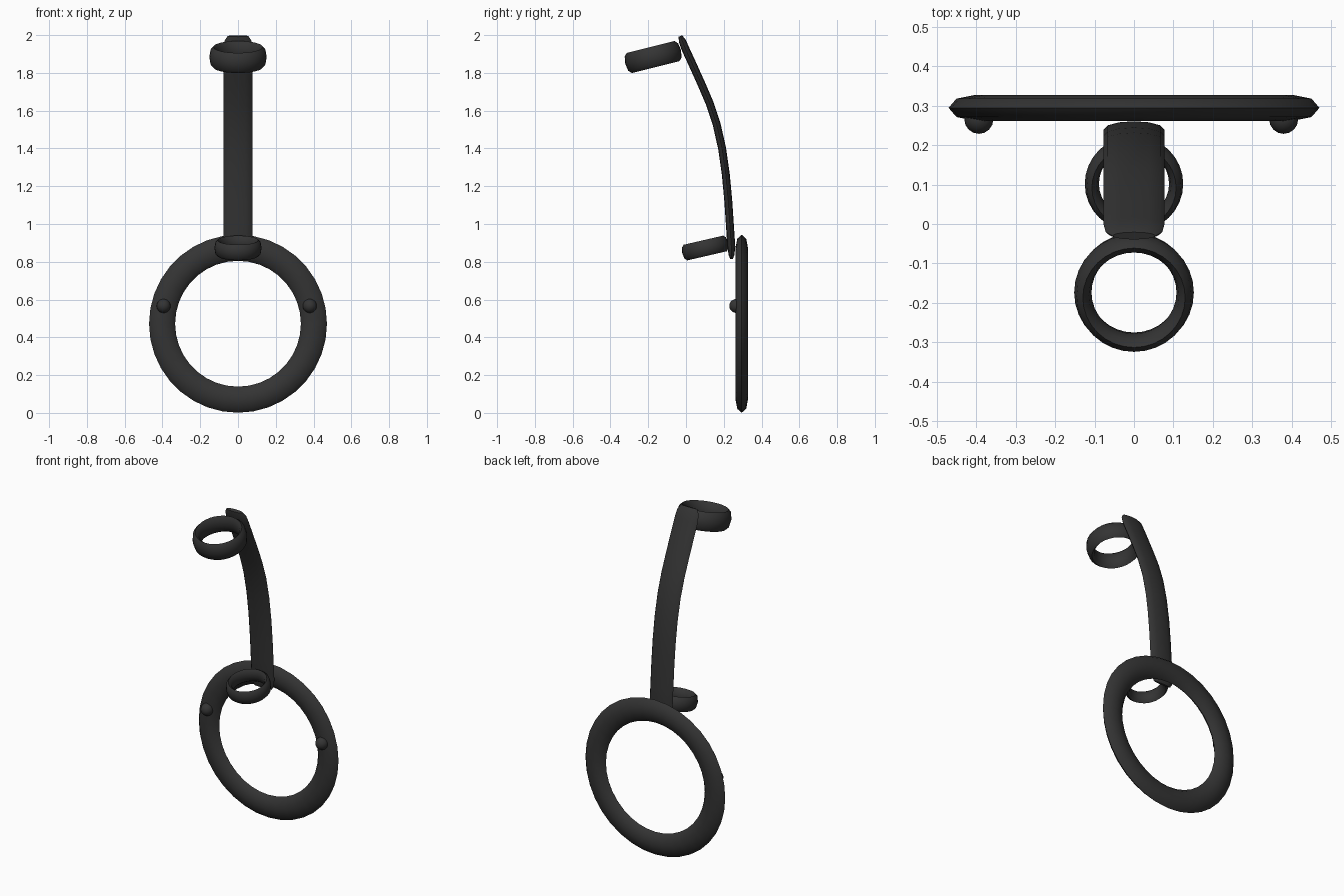
import bpy, bmesh, math
from mathutils import Vector, Matrix

if "Cube" in bpy.data.objects:
    bpy.data.objects.remove(bpy.data.objects["Cube"])

black = bpy.data.materials.new("matte charcoal")
black.diffuse_color = (0.034, 0.034, 0.034, 1)
black.use_nodes = True
black.node_tree.nodes["Principled BSDF"].inputs["Base Color"].default_value = black.diffuse_color


def finish(name, bm, angle=60):
    bmesh.ops.recalc_face_normals(bm, faces=bm.faces)
    me = bpy.data.meshes.new(name)
    bm.to_mesh(me)
    bm.free()
    me.materials.append(black)
    ob = bpy.data.objects.new(name, me)
    bpy.context.collection.objects.link(ob)
    bpy.ops.object.select_all(action='DESELECT')
    ob.select_set(True)
    bpy.context.view_layer.objects.active = ob
    bpy.ops.object.shade_smooth_by_angle(angle=math.radians(angle))
    return ob


def bridge(bm, loops, closed):
    n = len(loops[0])
    for i in range(len(loops) if closed else len(loops) - 1):
        a, b = loops[i], loops[(i + 1) % len(loops)]
        for j in range(n):
            k = (j + 1) % n
            bm.faces.new((a[j], a[k], b[k], b[j]))


def oval_ring(name, center, outer, wall, height, tilt, seg=32, sides=8):
    """Ring with an elliptical section, its axis tilted about x."""
    bm = bmesh.new()
    mat = Matrix.Translation(center) @ Matrix.Rotation(math.radians(tilt), 4, 'X')
    loops = []
    for i in range(seg):
        t = 2 * math.pi * i / seg
        loop = []
        for j in range(sides):
            p = 2 * math.pi * j / sides
            r = outer - wall / 2 + wall / 2 * math.cos(p)
            loop.append(bm.verts.new(mat @ Vector(
                (r * math.cos(t), r * math.sin(t), height / 2 * math.sin(p)))))
        loops.append(loop)
    bridge(bm, loops, True)
    return finish(name, bm)


# Rings
oval_ring("large_ring", (0, 0.295, 0.472), 0.471, 0.138, 0.066, 90, 36)
oval_ring("upper_finger_ring", (0, -0.174, 1.884), 0.152, 0.044, 0.11, 14)
oval_ring("lower_finger_ring", (0, 0.102, 0.873), 0.125, 0.036, 0.085, 13)

# Curved strap: (y, z, half width, half thickness) along its length
path = [(0.241, 0.815, 0.058, 0.007), (0.241, 0.835, 0.070, 0.015),
        (0.240, 0.88, 0.077, 0.021), (0.232, 1.0, 0.077, 0.021),
        (0.224, 1.12, 0.077, 0.021), (0.211, 1.26, 0.077, 0.021),
        (0.191, 1.4, 0.077, 0.021), (0.162, 1.53, 0.077, 0.021),
        (0.125, 1.64, 0.077, 0.021), (0.080, 1.745, 0.077, 0.021),
        (0.037, 1.84, 0.077, 0.021), (-0.002, 1.925, 0.077, 0.021),
        (-0.020, 1.97, 0.072, 0.019), (-0.030, 1.995, 0.055, 0.010)]
bm = bmesh.new()
loops = []
for i, (y, z, w, h) in enumerate(path):
    a, b = path[max(i - 1, 0)], path[min(i + 1, len(path) - 1)]
    along = Vector((0, b[0] - a[0], b[1] - a[1])).normalized()
    normal = Vector((0, along.z, -along.y))
    loops.append([bm.verts.new(
        Vector((w * math.cos(p), y, z)) + normal * h * math.sin(p))
        for p in [2 * math.pi * j / 12 for j in range(12)]])
bridge(bm, loops, False)
bm.faces.new(loops[0])
bm.faces.new(loops[-1])
finish("curved_strap", bm)

# Small studs on the front of the large ring
for side, x in (("left", -0.394), ("right", 0.380)):
    bm = bmesh.new()
    bmesh.ops.create_uvsphere(bm, u_segments=16, v_segments=10, radius=0.037,
                              matrix=Matrix.Translation((x, 0.266, 0.566)))
    finish(side + "_stud", bm)
